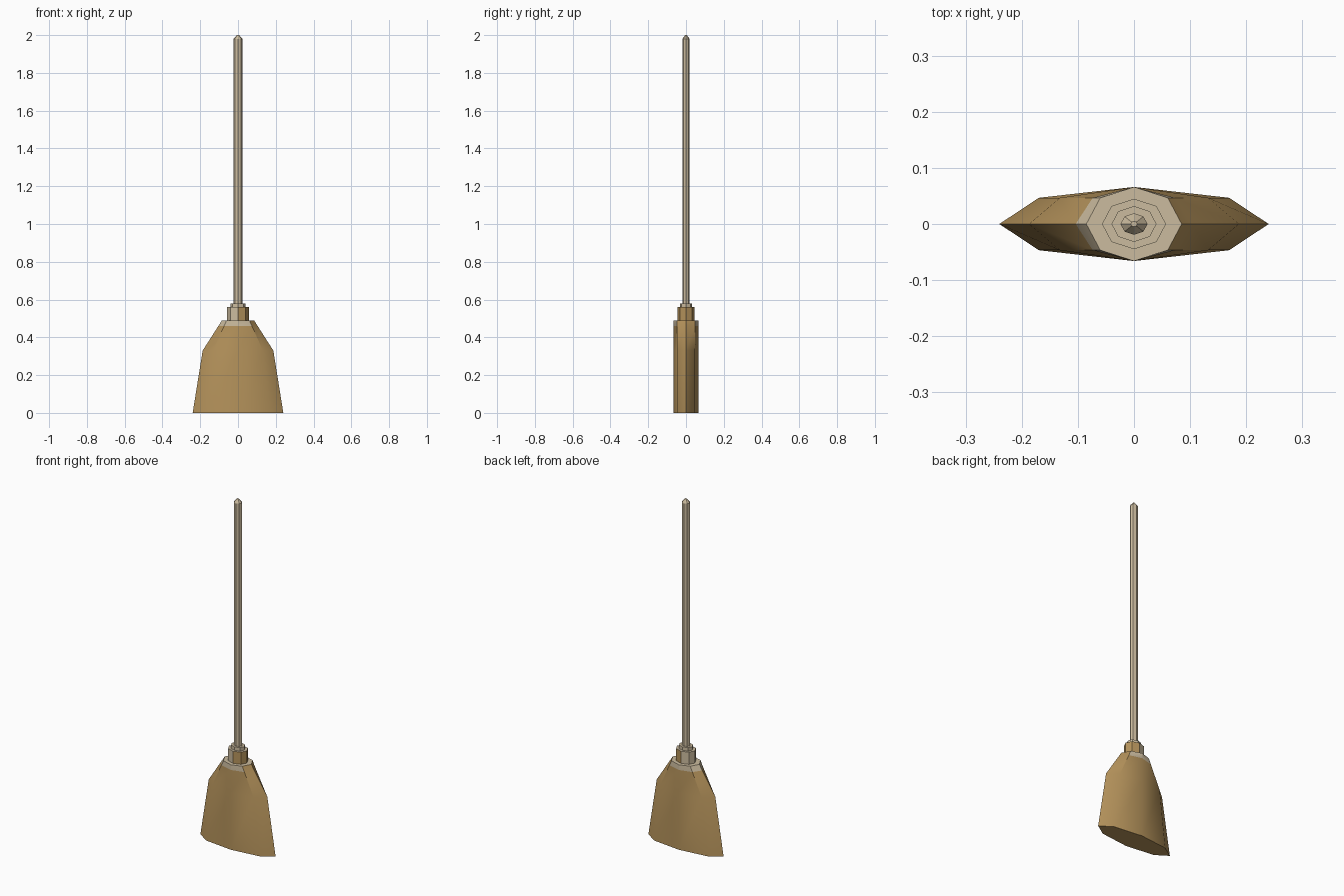
import bpy, bmesh, math

if "Cube" in bpy.data.objects:
    bpy.data.objects.remove(bpy.data.objects["Cube"])


def flat_colour(name, rgb):
    m = bpy.data.materials.new(name)
    m.diffuse_color = (*rgb, 1)
    m.use_nodes = True
    m.node_tree.nodes["Principled BSDF"].inputs["Base Color"].default_value = m.diffuse_color
    return m


pale_wood = flat_colour("pale wood", (0.60, 0.50, 0.345))
straw = flat_colour("straw", (0.46, 0.29, 0.105))


def loft(name, rings, mats, rule=None, sides=8):
    """Stack of octagons (z, half width, half depth), capped at both ends."""
    bm = bmesh.new()
    loops = []
    for z, rx, ry in rings:
        angles = [2 * math.pi * i / sides for i in range(sides)]
        loops.append([bm.verts.new((rx * math.cos(a), ry * math.sin(a), z)) for a in angles])
    for lo, hi in zip(loops, loops[1:]):
        for i in range(sides):
            j = (i + 1) % sides
            bm.faces.new((lo[i], lo[j], hi[j], hi[i]))
    bm.faces.new(loops[0][::-1])
    bm.faces.new(loops[-1])
    bm.normal_update()
    if rule:
        for f in bm.faces:
            f.material_index = int(rule(f.calc_center_median(), f.normal))
    me = bpy.data.meshes.new(name)
    bm.to_mesh(me)
    bm.free()
    for m in mats:
        me.materials.append(m)
    ob = bpy.data.objects.new(name, me)
    bpy.context.collection.objects.link(ob)
    bpy.ops.object.select_all(action='DESELECT')
    ob.select_set(True)
    bpy.context.view_layer.objects.active = ob
    bpy.ops.object.shade_smooth_by_angle(angle=math.radians(30))
    return ob


# Bristle head: constant depth, widening downward, pale band and top
loft("bristle_head",
     [(0, 0.24, 0.066), (0.33, 0.187, 0.066), (0.46, 0.104, 0.066), (0.49, 0.085, 0.066)],
     [straw, pale_wood],
     lambda c, n: n.z > 0.9 or (c.z > 0.46 and c.x < 0.05))

# Binding collar: straw patch on its right side
loft("binding_collar", [(0.49, 0.057, 0.045), (0.56, 0.057, 0.045)],
     [pale_wood, straw], lambda c, n: abs(n.z) < 0.5 and c.x > 0.01)

# Small ring around the foot of the handle
loft("handle_ring", [(0.56, 0.04, 0.032), (0.58, 0.04, 0.032)], [pale_wood])

# Handle with a blunt pointed tip
loft("handle", [(0.58, 0.024, 0.019), (1.98, 0.024, 0.019), (2.0, 0.006, 0.005)], [pale_wood])
